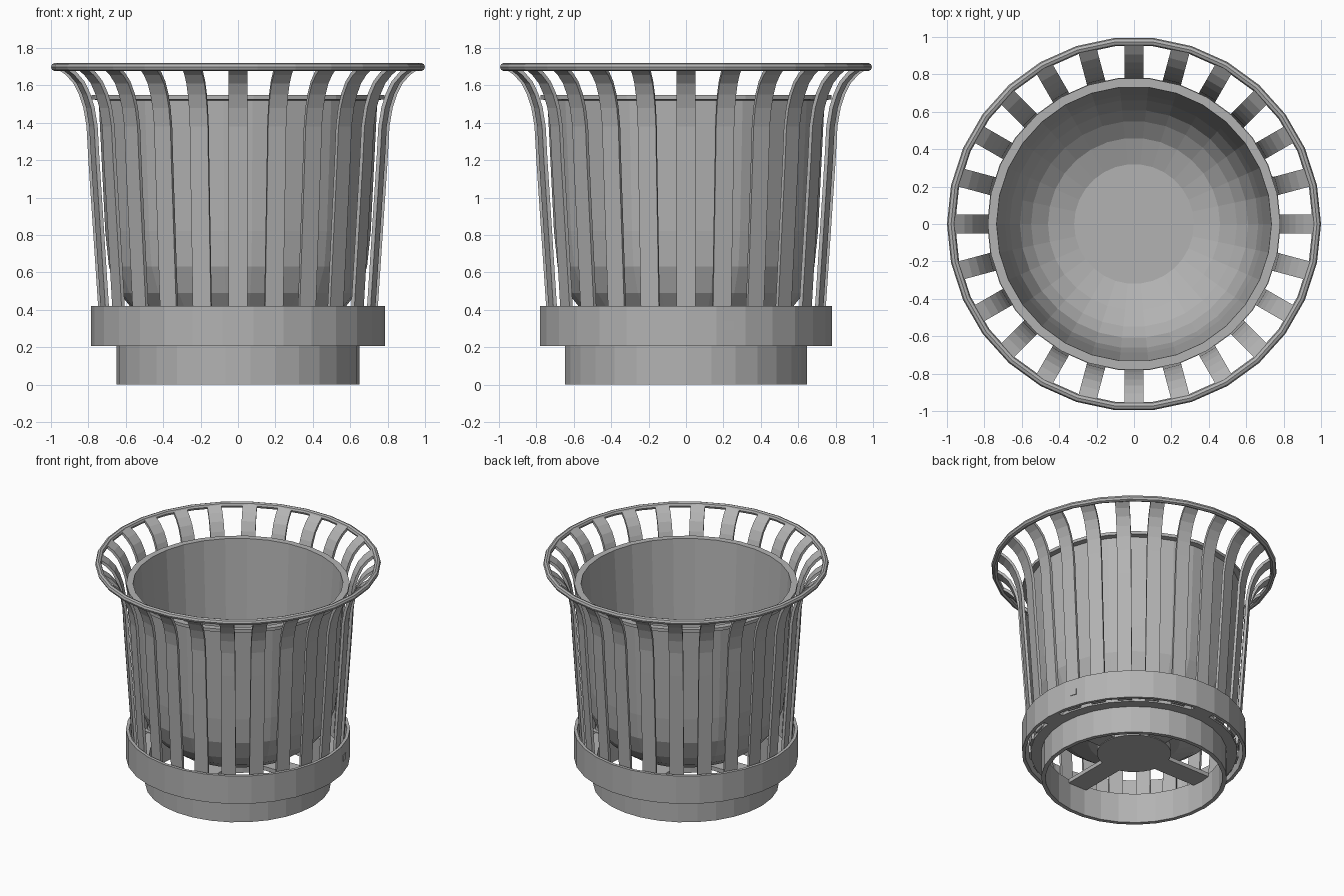
import bpy, bmesh, math
from mathutils import Matrix, Vector

cube = bpy.data.objects.get("Cube")
if cube:
    bpy.data.objects.remove(cube)

SIDES, SLATS = 30, 24

grey = bpy.data.materials.new("plain_grey")
grey.use_nodes = True
grey.diffuse_color = (0.45, 0.45, 0.45, 1)
grey.node_tree.nodes["Principled BSDF"].inputs["Base Color"].default_value = grey.diffuse_color


def finish(name, bm):
    bmesh.ops.recalc_face_normals(bm, faces=bm.faces)
    mesh = bpy.data.meshes.new(name)
    bm.to_mesh(mesh)
    bm.free()
    mesh.materials.append(grey)
    obj = bpy.data.objects.new(name, mesh)
    bpy.context.collection.objects.link(obj)
    return obj


def lathe(name, profile, closed=True):
    """Turn (radius, height) points around z; an open profile is capped at its ends."""
    bm = bmesh.new()
    rings = []
    for i in range(SIDES):
        a = math.tau * i / SIDES
        rings.append([bm.verts.new((r * math.cos(a), r * math.sin(a), z)) for r, z in profile])
    n = len(profile)
    for i in range(SIDES):
        here, there = rings[i], rings[(i + 1) % SIDES]
        for k in range(n if closed else n - 1):
            j = (k + 1) % n
            bm.faces.new((here[k], there[k], there[j], here[j]))
    if not closed:
        bm.faces.new([ring[0] for ring in rings])
        bm.faces.new([ring[-1] for ring in rings])
    return finish(name, bm)


def tube(name, inner, outer, low, high):
    return lathe(name, [(inner, low), (outer, low), (outer, high), (inner, high)])


def box(bm, size, place):
    bmesh.ops.create_cube(bm, size=1, matrix=place @ Matrix.Diagonal((*size, 1)))


# Base: foot ring, wide band and the ledge between them
tube("foot_ring", 0.62, 0.65, 0, 0.23)
tube("lower_band", 0.762, 0.785, 0.205, 0.42)
tube("base_ledge", 0.62, 0.725, 0.205, 0.23)

# Cross that carries the bowl, with a hub in the middle
bm = bmesh.new()
for i in range(2):
    box(bm, (1.53, 0.16, 0.03), Matrix.Translation((0, 0, 0.22)) @ Matrix.Rotation(i * math.pi / 2, 4, 'Z'))
finish("base_cross", bm)
lathe("cross_hub", [(0.26, 0.2), (0.26, 0.25)], closed=False)

# Small plate on the band
bm = bmesh.new()
box(bm, (0.008, 0.055, 0.045),
    Matrix.Rotation(math.radians(17), 4, 'Z') @ Matrix.Translation((0.782, 0, 0.315)))
finish("band_plate", bm)

# Bowl with a thin flange at the rim
lathe("bowl", [
    (0.32, 0.29), (0.47, 0.34), (0.57, 0.41), (0.635, 0.49), (0.69, 0.63), (0.71, 0.82),
    (0.745, 1.52), (0.782, 1.525), (0.782, 1.548), (0.735, 1.548),
    (0.69, 0.82), (0.665, 0.64), (0.61, 0.5), (0.55, 0.43), (0.46, 0.36), (0.32, 0.31)], closed=False)

# Flared slats
outline = [(0.735, 0.215), (0.748, 0.42), (0.80, 1.2), (0.81, 1.38), (0.827, 1.48),
           (0.85, 1.55), (0.88, 1.61), (0.92, 1.655), (0.975, 1.695)]
points = [Vector(p) for p in outline]
bm = bmesh.new()
for s in range(SLATS):
    turn = Matrix.Rotation(math.tau * s / SLATS, 3, 'Z')
    rows = []
    for k, p in enumerate(points):
        along = (points[min(k + 1, len(points) - 1)] - points[max(k - 1, 0)]).normalized()
        inner = p + Vector((-along.y, along.x)) * 0.02
        rows.append([bm.verts.new(turn @ Vector((q.x, y, q.y)))
                     for q, y in ((p, -0.05), (p, 0.05), (inner, 0.05), (inner, -0.05))])
    for a, b in zip(rows, rows[1:]):
        for k in range(4):
            j = (k + 1) % 4
            bm.faces.new((a[k], a[j], b[j], b[k]))
    bm.faces.new(rows[0])
    bm.faces.new(rows[-1])
finish("slats", bm)

# Round top rim
lathe("top_rim", [(0.978 + 0.022 * math.cos(math.tau * i / 8), 1.698 + 0.022 * math.sin(math.tau * i / 8))
                  for i in range(8)])
